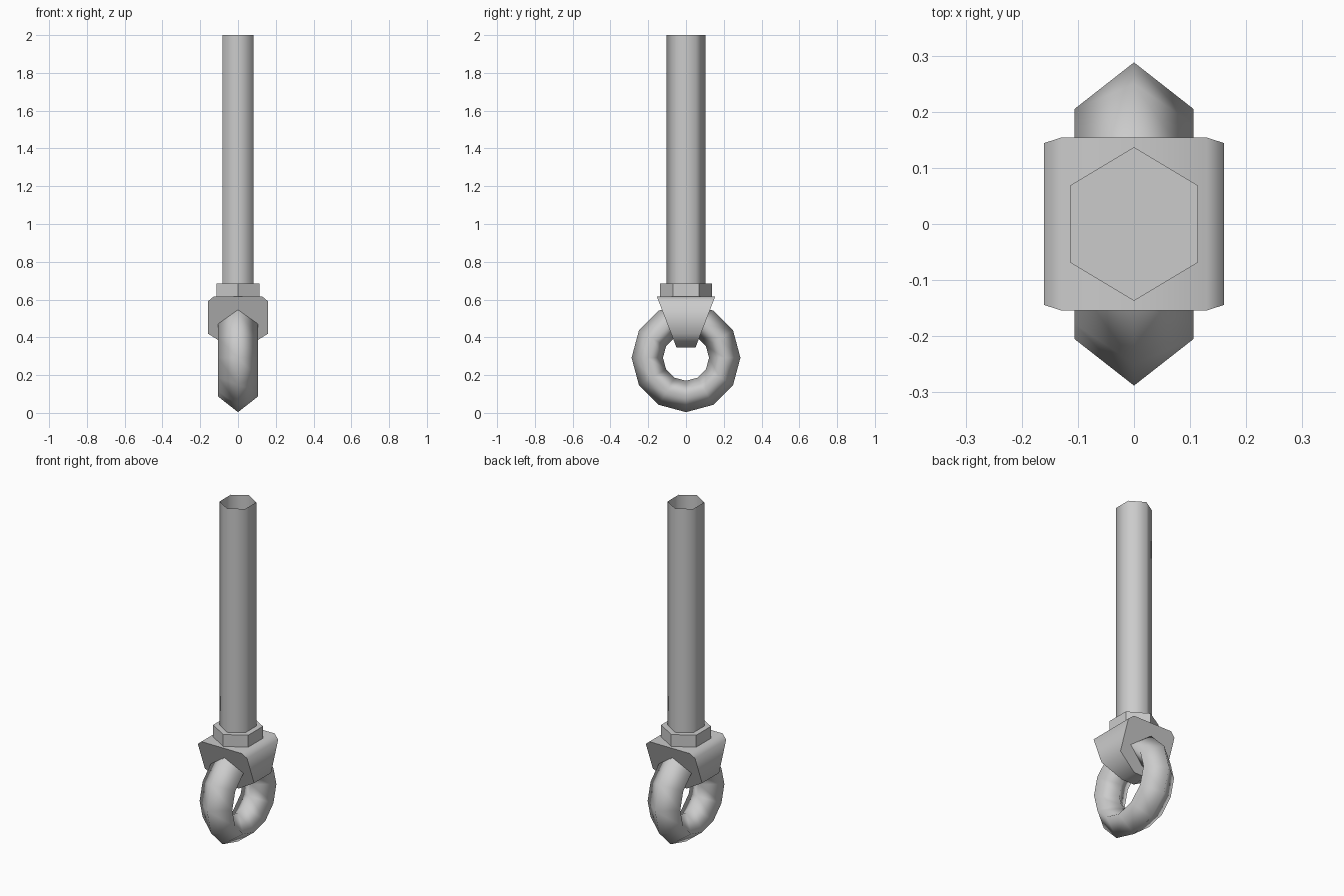
import bpy, bmesh, math

old = bpy.data.objects.get("Cube")
if old:
    bpy.data.objects.remove(old, do_unlink=True)

steel = bpy.data.materials.new("grey steel")
steel.use_nodes = True
GREY = (0.6, 0.6, 0.6, 1)
steel.diffuse_color = GREY
steel.node_tree.nodes["Principled BSDF"].inputs["Base Color"].default_value = GREY


def finish(name, bm, smooth=None):
    """Turn a bmesh into a named object, smoothing edges below an angle."""
    bmesh.ops.recalc_face_normals(bm, faces=bm.faces)
    mesh = bpy.data.meshes.new(name)
    bm.to_mesh(mesh)
    bm.free()
    mesh.materials.append(steel)
    ob = bpy.data.objects.new(name, mesh)
    bpy.context.collection.objects.link(ob)
    if smooth:
        bpy.ops.object.select_all(action="DESELECT")
        ob.select_set(True)
        bpy.context.view_layer.objects.active = ob
        bpy.ops.object.shade_smooth_by_angle(angle=math.radians(smooth))
    return ob


def hex_prism(name, half_x, half_y, z0, z1, capped, smooth=None):
    """Six-sided bar with corners facing front and back."""
    bm = bmesh.new()
    rings = []
    for z in (z0, z1):
        ring = []
        for k in range(6):
            a = math.radians(90 + 60 * k)
            x = half_x * math.cos(a) / math.cos(math.radians(30))
            ring.append(bm.verts.new((x, half_y * math.sin(a), z)))
        rings.append(ring)
    low, high = rings
    for k in range(6):
        n = (k + 1) % 6
        bm.faces.new((low[k], low[n], high[n], high[k]))
    if capped:
        bm.faces.new(low)
        bm.faces.new(high)
    return finish(name, bm, smooth)


# Hollow shaft, open at the top, and the collar it stands on
hex_prism("shaft", 0.083, 0.102, 0.68, 2.0, False, 80)
hex_prism("collar", 0.114, 0.137, 0.61, 0.685, True)

# Saddle block: a profile seen from the front, tapering in depth downwards
half = [(0.13, 0.615), (0.16, 0.59), (0.16, 0.42), (0.04, 0.345)]
profile = half + [(-x, z) for x, z in reversed(half)]
bm = bmesh.new()
sides = []
for s in (-1, 1):
    sides.append([bm.verts.new((x, s * (0.05 + 0.385 * (z - 0.345)), z))
                  for x, z in profile])
front, back = sides
for k in range(len(profile)):
    n = (k + 1) % len(profile)
    bm.faces.new((front[k], front[n], back[n], back[k]))
bm.faces.new(front)
bm.faces.new(back)
finish("saddle", bm, 60)

# Ring with a diamond cross-section, turned about the x axis
section = [(0, 0.288), (0.106, 0.205), (0, 0.122), (-0.106, 0.205)]
bm = bmesh.new()
loops = []
for i in range(12):
    a = math.radians(30 * i)
    loops.append([bm.verts.new((x, r * math.sin(a), 0.292 - r * math.cos(a)))
                  for x, r in section])
for i in range(12):
    p, q = loops[i], loops[(i + 1) % 12]
    for k in range(4):
        n = (k + 1) % 4
        bm.faces.new((p[k], p[n], q[n], q[k]))
finish("ring", bm, 180)
